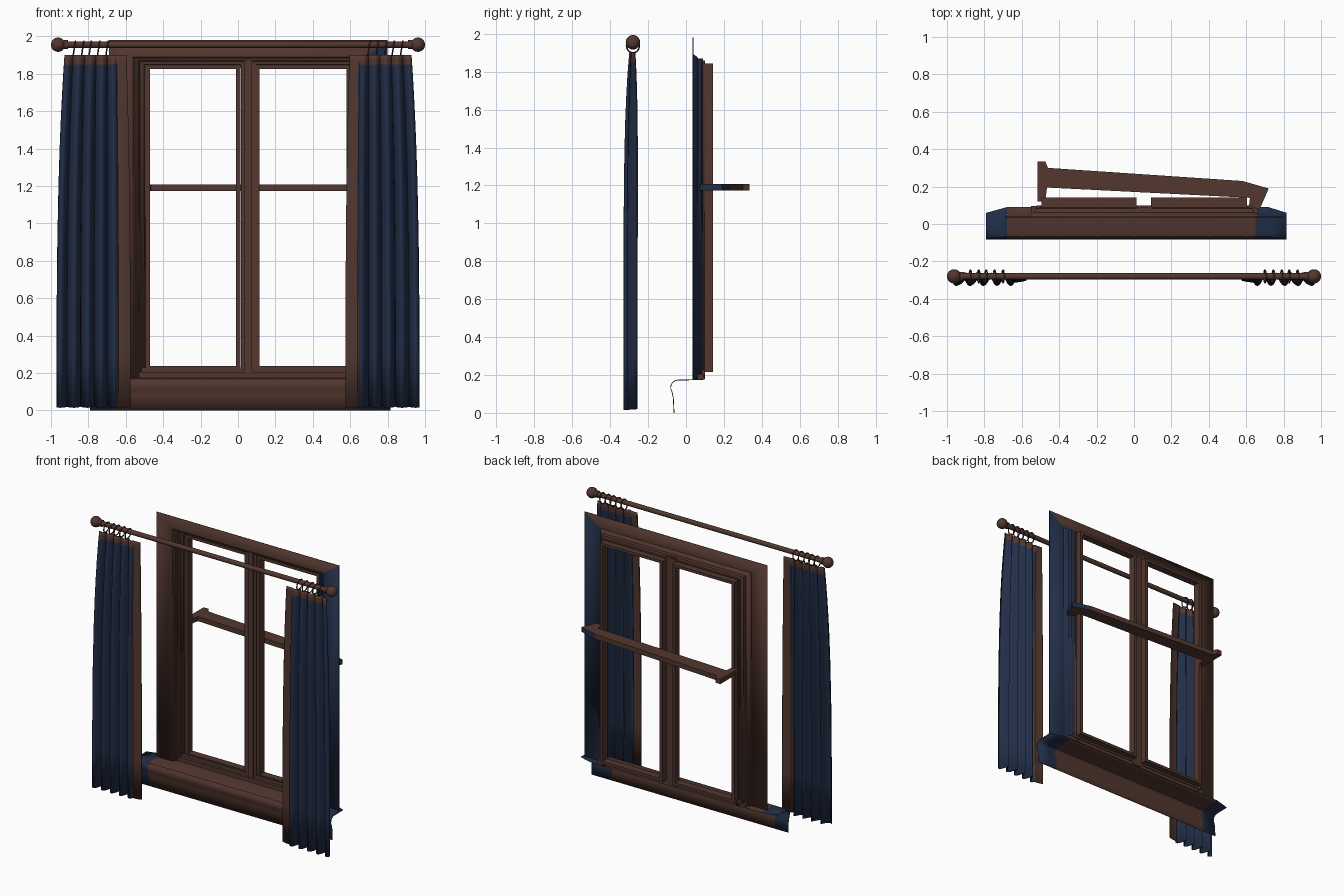
import bpy, bmesh, math
from mathutils import Matrix

if "Cube" in bpy.data.objects:
    bpy.data.objects.remove(bpy.data.objects["Cube"])


def material(name, rgb):
    m = bpy.data.materials.new(name)
    m.diffuse_color = (*rgb, 1)
    m.use_nodes = True
    m.node_tree.nodes["Principled BSDF"].inputs["Base Color"].default_value = m.diffuse_color
    return m


WOOD = material("brown_wood", (0.085, 0.038, 0.028))
CLOTH = material("navy_cloth", (0.016, 0.028, 0.065))


def finish(name, bm, is_blue=None, smooth=True, thickness=0):
    for f in bm.faces:
        if is_blue and is_blue(f.calc_center_median()):
            f.material_index = 1
    bmesh.ops.recalc_face_normals(bm, faces=bm.faces)
    me = bpy.data.meshes.new(name)
    bm.to_mesh(me)
    bm.free()
    me.materials.append(WOOD)
    me.materials.append(CLOTH)
    ob = bpy.data.objects.new(name, me)
    bpy.context.collection.objects.link(ob)
    if thickness:
        mod = ob.modifiers.new("thickness", 'SOLIDIFY')
        mod.thickness = thickness
        mod.offset = 0
    if smooth:
        bpy.context.view_layer.objects.active = ob
        ob.select_set(True)
        bpy.ops.object.shade_smooth_by_angle(angle=math.radians(35))
        ob.select_set(False)
    return ob


def grid(rows, close_rows=False, close_cols=False):
    """Skin a list of equally long point rows."""
    bm = bmesh.new()
    v = [[bm.verts.new(p) for p in r] for r in rows]
    n, m = len(v), len(v[0])
    for i in range(n if close_rows else n - 1):
        for j in range(m if close_cols else m - 1):
            a, b = (i + 1) % n, (j + 1) % m
            bm.faces.new((v[i][j], v[a][j], v[a][b], v[i][b]))
    return bm


def rect_sweep(x0, x1, z0, z1, profile, loop=True, kx=1.0, closed_profile=True):
    """Sweep (outward offset, y) points around a rectangle, or an arch without bottom rail."""
    k = 1 if loop else 0
    rows = [[(x0 - o * kx, y, z0 - o * k) for o, y in profile],
            [(x0 - o * kx, y, z1 + o) for o, y in profile],
            [(x1 + o * kx, y, z1 + o) for o, y in profile],
            [(x1 + o * kx, y, z0 - o * k) for o, y in profile]]
    return grid(rows, close_rows=loop, close_cols=closed_profile)


def box(name, x0, x1, y0, y1, z0, z1, is_blue=None):
    bm = bmesh.new()
    mat = Matrix.Translation(((x0 + x1) / 2, (y0 + y1) / 2, (z0 + z1) / 2)) @ \
        Matrix.Diagonal((x1 - x0, y1 - y0, z1 - z0, 1))
    bmesh.ops.create_cube(bm, size=1, matrix=mat)
    return finish(name, bm, is_blue, smooth=False)


# Window casing: thin flat surround stepping back into the opening
casing = [(0.15, 0.037), (0.06, 0.037), (0.05, 0.055), (0.04, 0.06),
          (0.036, 0.08), (0.02, 0.085), (0.018, 0.095), (0, 0.095)]
finish("window_casing", rect_sweep(-0.475, 0.585, 0.175, 1.83, casing, loop=False,
                                   kx=1.43, closed_profile=False),
       lambda c: c.x > 0.62 and c.z < 1.5, thickness=0.005)

# Bottom rail and mullion
box("bottom_rail", -0.55, 0.66, 0.06, 0.095, 0.175, 0.205)
box("bottom_rail_bead", -0.52, 0.63, 0.08, 0.1, 0.2, 0.23)
box("mullion", 0.015, 0.095, 0.082, 0.1, 0.18, 1.86)
box("mullion_bead", 0.035, 0.075, 0.065, 0.09, 0.18, 1.87)

# Two sash frames standing out at the back
for side, (a, b) in {"left": (-0.47, -0.01), "right": (0.115, 0.58)}.items():
    prof = [(0, 0.088), (0.02, 0.088), (0.02, 0.142), (0, 0.142)]
    finish(side + "_sash", rect_sweep(a, b, 0.236, 1.824, prof, kx=1.2), smooth=False)

# Sill and apron: one bent sheet
sill = [(0.09, 0.176), (0.06, 0.175), (-0.045, 0.173), (-0.065, 0.167), (-0.078, 0.15),
        (-0.081, 0.13), (-0.074, 0.11), (-0.067, 0.08), (-0.063, 0.0)]
rows = []
for x in (-0.79, -0.68, -0.6, 0.65, 0.72, 0.815):
    cx = min(max(x, -0.68), 0.72)
    rows.append([(cx if i == 0 else x, y, z) for i, (y, z) in enumerate(sill)])
finish("window_sill", grid(rows), lambda c: (c.x < -0.7 or c.x > 0.68) and c.z > 0.03,
       thickness=0.004)

# Slanted crossbar behind the window, with a T-shaped end
plan = [(-0.515, 0.12), (-0.475, 0.12), (-0.465, 0.195), (0.62, 0.14), (0.615, 0.1),
        (0.67, 0.075), (0.69, 0.12), (0.72, 0.19), (0.58, 0.23), (-0.46, 0.3),
        (-0.475, 0.335), (-0.515, 0.335)]
bm = bmesh.new()
face = bm.faces.new([bm.verts.new((x, y, 1.173)) for x, y in plan])
up = bmesh.ops.extrude_face_region(bm, geom=[face])["geom"]
bmesh.ops.translate(bm, vec=(0, 0, 0.035),
                    verts=[e for e in up if isinstance(e, bmesh.types.BMVert)])
finish("crossbar", bm, lambda c: c.x > 0.61, smooth=False)

# Curtain rod with ball finials
RY, RZ = -0.28, 1.955
turn = Matrix.Rotation(math.pi / 2, 4, 'Y')
bm = bmesh.new()
bmesh.ops.create_cone(bm, cap_ends=True, segments=24, radius1=0.017, radius2=0.017, depth=1.9,
                      matrix=Matrix.Translation((0, RY, RZ)) @ turn)
finish("curtain_rod", bm)
for s, side in ((-1, "left"), (1, "right")):
    bm = bmesh.new()
    bmesh.ops.create_uvsphere(bm, u_segments=24, v_segments=16, radius=0.038,
                              matrix=Matrix.Translation((s * 0.962, RY, RZ)))
    bmesh.ops.create_cone(bm, cap_ends=True, segments=24, radius1=0.024, radius2=0.024, depth=0.02,
                          matrix=Matrix.Translation((s * 0.92, RY, RZ)) @ turn)
    finish(side + "_finial", bm)

    # Curtain rings
    for i, x in enumerate((0.7, 0.745, 0.79, 0.83, 0.875)):
        rows = []
        for a in range(20):
            t = a * math.tau / 20
            row = []
            for b in range(8):
                u = b * math.tau / 8
                r = 0.034 + 0.004 * math.cos(u)
                row.append((s * x + 0.004 * math.sin(u) + 0.006 * math.sin(t),
                            RY + r * math.cos(t), 1.937 + 1.1 * r * math.sin(t)))
            rows.append(row)
        finish(f"{side}_ring_{i + 1}", grid(rows, True, True))

    # Pleated curtain, gathered at the top; plain brown border on the inner edge and header
    N = 96
    rows = []
    for z in (0.02, 0.3, 0.6, 0.9, 1.2, 1.4, 1.55, 1.68, 1.77, 1.82, 1.85, 1.875, 1.9):
        h = (z / 1.9) ** 3
        inner, outer = 0.575 + 0.022 * h, 0.968 - 0.042 * h
        depth = 0.07 * (1 - 0.62 * (z / 1.9) ** 7)
        row = []
        for j in range(N + 1):
            t = j / N
            p = max(0.0, (t - 0.17) / 0.83)
            w = abs(math.sin(math.pi * (p * 4.5 + 0.25))) ** 0.8
            if t < 0.17:
                w = 0.6 + 0.14 * math.sin(t / 0.17 * math.pi / 2)
            y = -0.293 + 0.01 * h - depth * (w - 0.5)
            row.append((s * (inner + (outer - inner) * t), y,
                        z - (0.006 * w if z < 0.1 else 0)))
        rows.append(row)
    finish(side + "_curtain", grid(rows),
           lambda c: abs(c.x) > 0.65 - 0.004 * c.z and c.z < 1.85, thickness=0.006)
